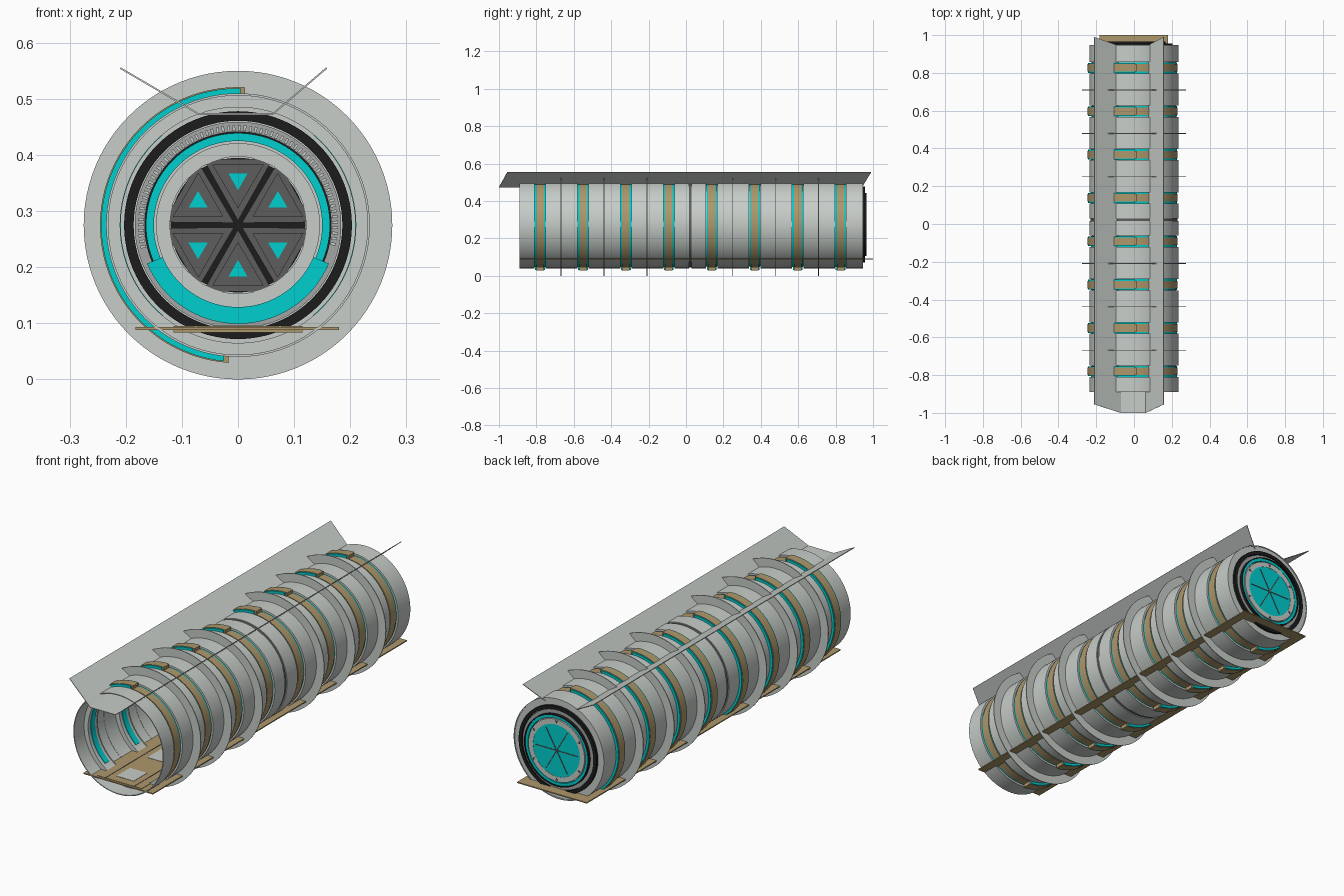
import bpy, bmesh, math
from math import cos, sin, radians

if "Cube" in bpy.data.objects:
    bpy.data.objects.remove(bpy.data.objects["Cube"])

CZ = 0.275  # tunnel axis height


def material(name, rgb):
    m = bpy.data.materials.new(name)
    m.diffuse_color = (*rgb, 1)
    m.use_nodes = True
    m.node_tree.nodes["Principled BSDF"].inputs["Base Color"].default_value = m.diffuse_color
    return m


LIGHT = material("light grey", (0.57, 0.61, 0.58))
MID = material("mid grey", (0.36, 0.38, 0.37))
TEAL = material("teal light", (0.0, 0.62, 0.62))
BRONZE = material("bronze", (0.42, 0.31, 0.15))
DARK = material("dark grey", (0.11, 0.11, 0.11))
BLACK = material("black", (0.012, 0.012, 0.012))


def finish(bm, name, mat, smooth=False):
    bmesh.ops.recalc_face_normals(bm, faces=bm.faces)
    me = bpy.data.meshes.new(name)
    bm.to_mesh(me)
    bm.free()
    me.materials.append(mat)
    ob = bpy.data.objects.new(name, me)
    bpy.context.collection.objects.link(ob)
    if smooth:
        bpy.ops.object.select_all(action='DESELECT')
        ob.select_set(True)
        bpy.context.view_layer.objects.active = ob
        bpy.ops.object.shade_smooth_by_angle(angle=radians(30))
    return ob


def ring(name, mat, r0, r1, y0, y1, a0=0, a1=360):
    """Rectangular section swept round the tunnel axis, whole or partial."""
    bm = bmesh.new()
    full = a1 - a0 >= 360
    n = max(3, round((a1 - a0) / 3.75))
    rows = []
    for i in range(n if full else n + 1):
        a = radians(a0 + (a1 - a0) * i / n)
        rows.append([bm.verts.new((r * cos(a), y, CZ + r * sin(a)))
                     for r, y in ((r0, y0), (r1, y0), (r1, y1), (r0, y1))])
    for i in range(n):
        p, q = rows[i], rows[(i + 1) % len(rows)]
        for k in range(4):
            bm.faces.new((p[k], p[(k + 1) % 4], q[(k + 1) % 4], q[k]))
    if not full:
        bm.faces.new(rows[0])
        bm.faces.new(rows[-1][::-1])
    return finish(bm, name, mat, True)


def prism(name, mat, pts, y0, y1):
    """Polygon given in x, z extruded along y."""
    bm = bmesh.new()
    f = bm.faces.new([bm.verts.new((x, y0, z)) for x, z in pts])
    ext = bmesh.ops.extrude_face_region(bm, geom=[f])
    bmesh.ops.translate(bm, vec=(0, y1 - y0, 0),
                        verts=[v for v in ext['geom'] if isinstance(v, bmesh.types.BMVert)])
    return finish(bm, name, mat)


def box(name, mat, x0, x1, y0, y1, z0, z1):
    return prism(name, mat, [(x0, z0), (x1, z0), (x1, z1), (x0, z1)], y0, y1)


# band positions along the tunnel
bands = [-0.78 + 0.2295 * i for i in range(8)]

# tube shells between the bands, split at the middle joint
edges = [-0.89]
for b in bands:
    edges += [b - 0.03, b + 0.03]
    if b == bands[3]:
        edges += [0.015, 0.03]
edges.append(0.947)
for y0, y1 in zip(edges[::2], edges[1::2]):
    ring("tube_shell", LIGHT, 0.231, 0.235, y0, y1)
ring("middle_joint", DARK, 0.222, 0.231, 0.005, 0.04)

# ribs with bronze bands and teal light strips
for b in bands:
    ring("rib", LIGHT, 0.212, 0.222, b - 0.032, b + 0.032)
    ring("rib_front_flange", LIGHT, 0.210, 0.231, b - 0.036, b - 0.031)
    ring("rib_back_flange", LIGHT, 0.210, 0.231, b + 0.031, b + 0.036)
    ring("band_light", TEAL, 0.222, 0.227, b - 0.029, b + 0.029)
    ring("band", BRONZE, 0.222, 0.230, b - 0.02, b + 0.02, -94, 90)
    ring("raised_band_light", TEAL, 0.224, 0.244, b - 0.026, b + 0.026, 89, 264)
    ring("raised_band", BRONZE, 0.224, 0.246, b - 0.02, b + 0.02, 87, 266)
    ring("inner_light", TEAL, 0.209, 0.213, b - 0.015, b + 0.015, 130, 230)
    ring("inner_light", TEAL, 0.209, 0.213, b - 0.015, b + 0.015, -50, 50)

# thin discs halfway between bands, none at the middle joint
for i in (0, 1, 2, 4, 5, 6):
    y = bands[i] + 0.112
    ring("fin_disc", LIGHT, 0.230, 0.275, y - 0.002, y + 0.002)

# folded roof sheet: x, z, front y, back y
fold = [(-0.21, 0.555, -0.955, 0.99), (-0.07, 0.473, -1.0, 0.94),
        (0.062, 0.473, -1.0, 0.94), (0.158, 0.555, -0.955, 0.99)]
bm = bmesh.new()
cols = [[bm.verts.new((x, ya, z)), bm.verts.new((x, yb, z))] for x, z, ya, yb in fold]
for p, q in zip(cols, cols[1:]):
    bm.faces.new((p[0], q[0], q[1], p[1]))
roof = finish(bm, "roof_sheet", LIGHT)
solid = roof.modifiers.new("thickness", 'SOLIDIFY')
solid.thickness = 0.003
solid.offset = 0

# walkway floor with light plates
box("floor", BRONZE, -0.183, 0.18, -0.89, 1.0, 0.088, 0.093)
box("floor_core", BRONZE, -0.115, 0.115, -0.88, 0.94, 0.084, 0.095)
for side in (-1, 1):
    box("floor_seam", DARK, side * 0.075 - 0.002, side * 0.075 + 0.002, -0.88, 0.93, 0.094, 0.0962)
for b in bands:
    box("floor_plate", LIGHT, -0.045, 0.045, b - 0.06, b + 0.04, 0.094, 0.0965)

# end wall rings, visible from inside and behind
ring("end_wall", LIGHT, 0.12, 0.232, 0.925, 0.944)
ring("end_seal", BLACK, 0.186, 0.203, 0.915, 0.956)
ring("gear_ring", MID, 0.167, 0.184, 0.918, 0.952)
ring("end_collar", BLACK, 0.163, 0.168, 0.92, 0.966)
ring("end_light", TEAL, 0.150, 0.164, 0.912, 0.962)
ring("door_frame", LIGHT, 0.122, 0.146, 0.914, 0.964)
ring("lower_light", TEAL, 0.146, 0.176, 0.905, 0.915, 203, 337)
for i in range(64):
    a = -12 + 204 * i / 63
    ring("gear_tooth", LIGHT, 0.168, 0.178, 0.914, 0.92, a, a + 1.6)

# door: six dark wedges with teal triangles, teal outer face with dark slots
ring("door_core", BLACK, 0.001, 0.125, 0.925, 0.945)
ring("door_back", TEAL, 0.001, 0.124, 0.945, 0.963)


def triangle(mid, tip, base, half):
    pts = []
    for r, t in ((tip, 0), (base, -half), (base, half)):
        a = radians(mid)
        pts.append((r * cos(a) - t * sin(a), CZ + r * sin(a) + t * cos(a)))
    return pts


for k in range(6):
    mid = 30 + 60 * k
    prism("door_wedge", DARK, triangle(mid, 0.008, 0.118, 0.062), 0.915, 0.926)
    prism("door_panel", DARK, triangle(mid, 0.03, 0.108, 0.046), 0.911, 0.916)
    prism("door_light", TEAL, triangle(mid, 0.062, 0.092, 0.017), 0.909, 0.912)
    a = radians(60 * k)
    c, s = cos(a), sin(a)
    slot = [(r * c - t * s, CZ + r * s + t * c)
            for r, t in ((0, -0.002), (0.112, -0.002), (0.112, 0.002), (0, 0.002))]
    prism("door_slot", DARK, slot, 0.96, 0.965)
    prism("frame_bolt", DARK, triangle(mid, 0.128, 0.140, 0.006), 0.962, 0.966)
